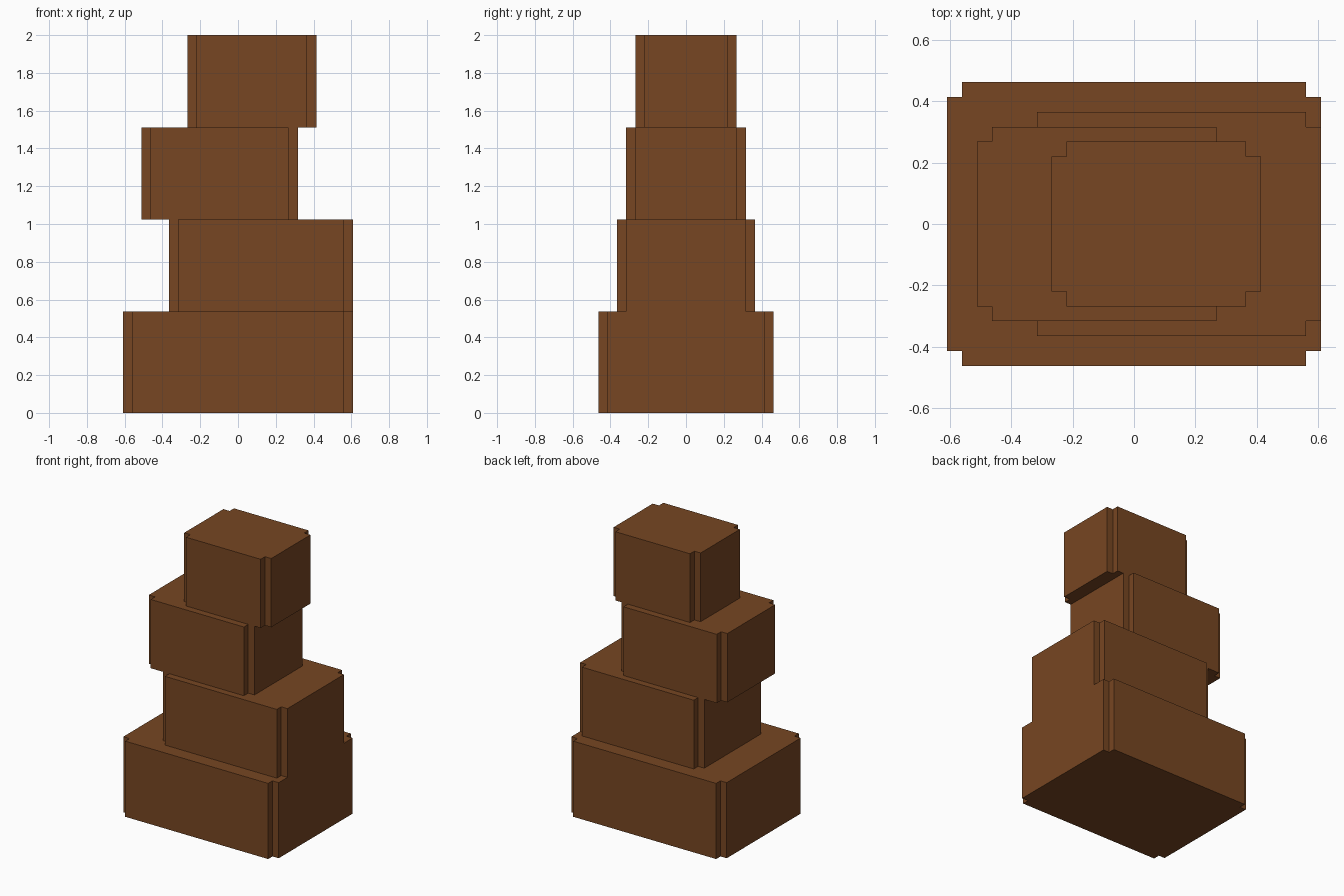
import bpy
import bmesh

cube = bpy.data.objects.get("Cube")
if cube:
    bpy.data.objects.remove(cube, do_unlink=True)

U = 2 / 41  # grid unit; the stack is 41 units tall

brown = bpy.data.materials.new("brown")
brown.use_nodes = True
colour = (0.184, 0.061, 0.016, 1)
brown.diffuse_color = colour
bsdf = brown.node_tree.nodes["Principled BSDF"]
bsdf.inputs["Base Color"].default_value = colour
bsdf.inputs["Roughness"].default_value = 0.9


def notched_block(name, x0, x1, half_y, z0, z1):
    """Upright block with a one-unit square notch in each vertical corner."""
    y = half_y
    outline = [(x0 + 1, -y), (x1 - 1, -y), (x1 - 1, 1 - y), (x1, 1 - y),
               (x1, y - 1), (x1 - 1, y - 1), (x1 - 1, y), (x0 + 1, y),
               (x0 + 1, y - 1), (x0, y - 1), (x0, 1 - y), (x0 + 1, 1 - y)]
    bm = bmesh.new()
    base = bm.faces.new([bm.verts.new((px * U, py * U, z0 * U)) for px, py in outline])
    top = bmesh.ops.extrude_face_region(bm, geom=[base], use_keep_orig=True)["geom"]
    bmesh.ops.translate(bm, vec=(0, 0, (z1 - z0) * U),
                        verts=[v for v in top if isinstance(v, bmesh.types.BMVert)])
    bmesh.ops.recalc_face_normals(bm, faces=bm.faces)
    mesh = bpy.data.meshes.new(name)
    bm.to_mesh(mesh)
    bm.free()
    mesh.materials.append(brown)
    bpy.context.collection.objects.link(bpy.data.objects.new(name, mesh))


# Stacked tiers, bottom to top: name, left x, right x, half depth, bottom z, top z
for tier in [
    ("base_block", -12.5, 12.5, 9.5, 0, 11),
    ("lower_block", -7.5, 12.5, 7.5, 11, 21),
    ("upper_block", -10.5, 6.5, 6.5, 21, 31),
    ("top_block", -5.5, 8.5, 5.5, 31, 41),
]:
    notched_block(*tier)
